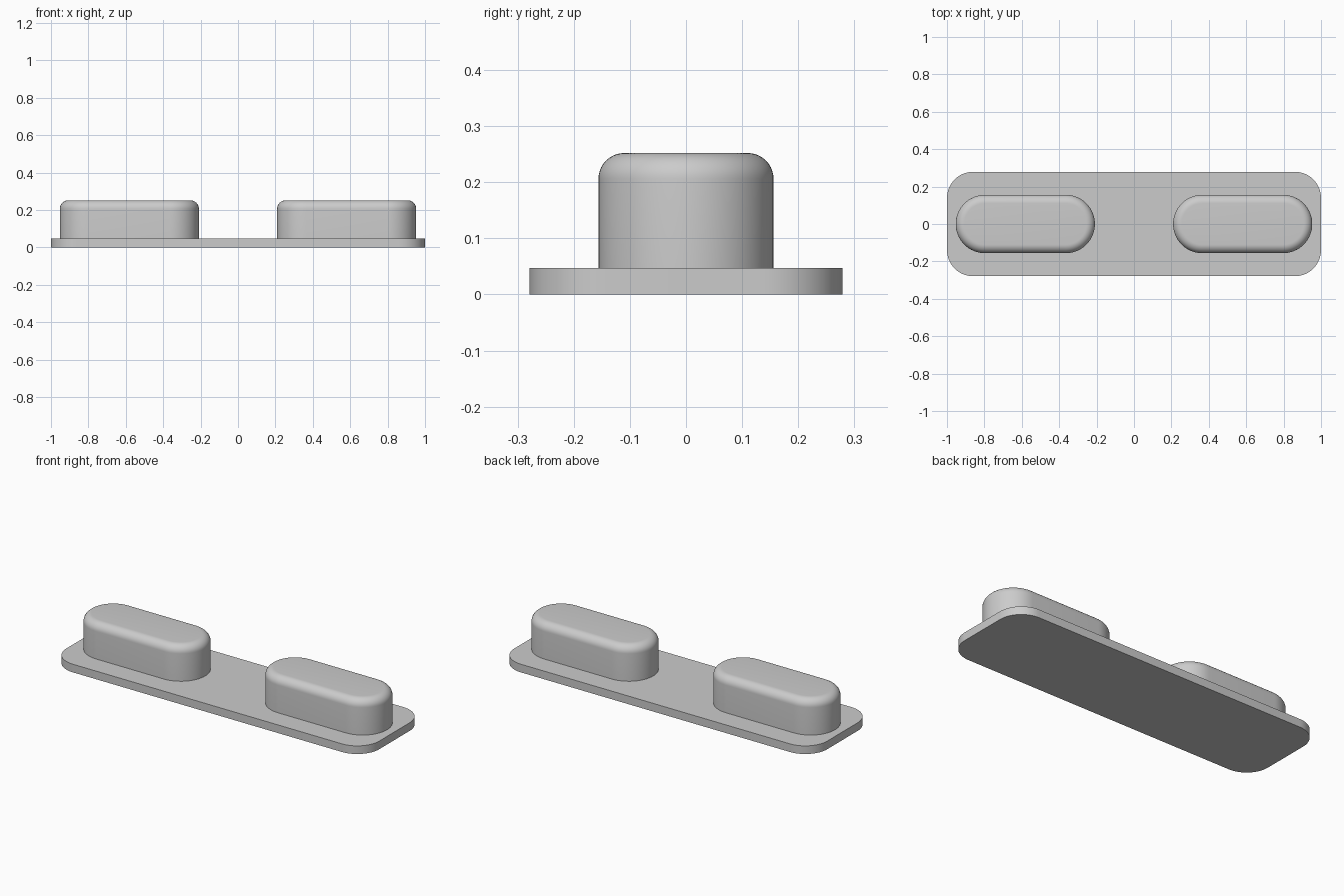
import bpy
import bmesh
from math import sin, cos, pi

cube = bpy.data.objects.get("Cube")
if cube:
    bpy.data.objects.remove(cube, do_unlink=True)

grey = bpy.data.materials.new("light grey")
grey.use_nodes = True
colour = (0.6, 0.6, 0.6, 1)
grey.diffuse_color = colour
grey.node_tree.nodes["Principled BSDF"].inputs["Base Color"].default_value = colour


def outline(half_x, half_y, radius, steps=16):
    """Rounded rectangle, counter-clockwise."""
    points = []
    for quarter, (sx, sy) in enumerate([(1, 1), (-1, 1), (-1, -1), (1, -1)]):
        for i in range(steps + 1):
            a = (quarter + i / steps) * pi / 2
            points.append((sx * (half_x - radius) + radius * cos(a),
                           sy * (half_y - radius) + radius * sin(a)))
    return points


def rounded_block(name, centre_x, half_x, half_y, radius, bottom, top, fillet=0):
    """Upright rounded block, with an optional fillet round its top edge."""
    levels = [(0, bottom), (0, top - fillet)]
    arc = 10 if fillet else 0
    for i in range(1, arc + 1):
        a = i / arc * pi / 2
        levels.append((fillet * (1 - cos(a)), top - fillet * (1 - sin(a))))
    bm = bmesh.new()
    rings = [[bm.verts.new((x, y, z)) for x, y in
              outline(half_x - inset, half_y - inset, radius - inset)]
             for inset, z in levels]
    for low, high in zip(rings, rings[1:]):
        for i in range(len(low)):
            j = (i + 1) % len(low)
            bm.faces.new((low[i], low[j], high[j], high[i]))
    bm.faces.new(rings[0][::-1])
    bm.faces.new(rings[-1])
    bmesh.ops.remove_doubles(bm, verts=bm.verts, dist=1e-5)
    mesh = bpy.data.meshes.new(name)
    bm.to_mesh(mesh)
    bm.free()
    mesh.materials.append(grey)
    obj = bpy.data.objects.new(name, mesh)
    obj.location.x = centre_x
    bpy.context.collection.objects.link(obj)
    bpy.ops.object.select_all(action="DESELECT")
    obj.select_set(True)
    bpy.context.view_layer.objects.active = obj
    bpy.ops.object.shade_smooth_by_angle()
    return obj


# Flat base plate
rounded_block("base_plate", 0, 1, 0.279, 0.14, 0, 0.047)

# Two raised rounded buttons, sunk slightly into the plate
for side, sign in (("left", 1), ("right", -1)):
    rounded_block(side + "_button", sign * 0.581, 0.372, 0.156, 0.156,
                  0.04, 0.252, 0.046)
